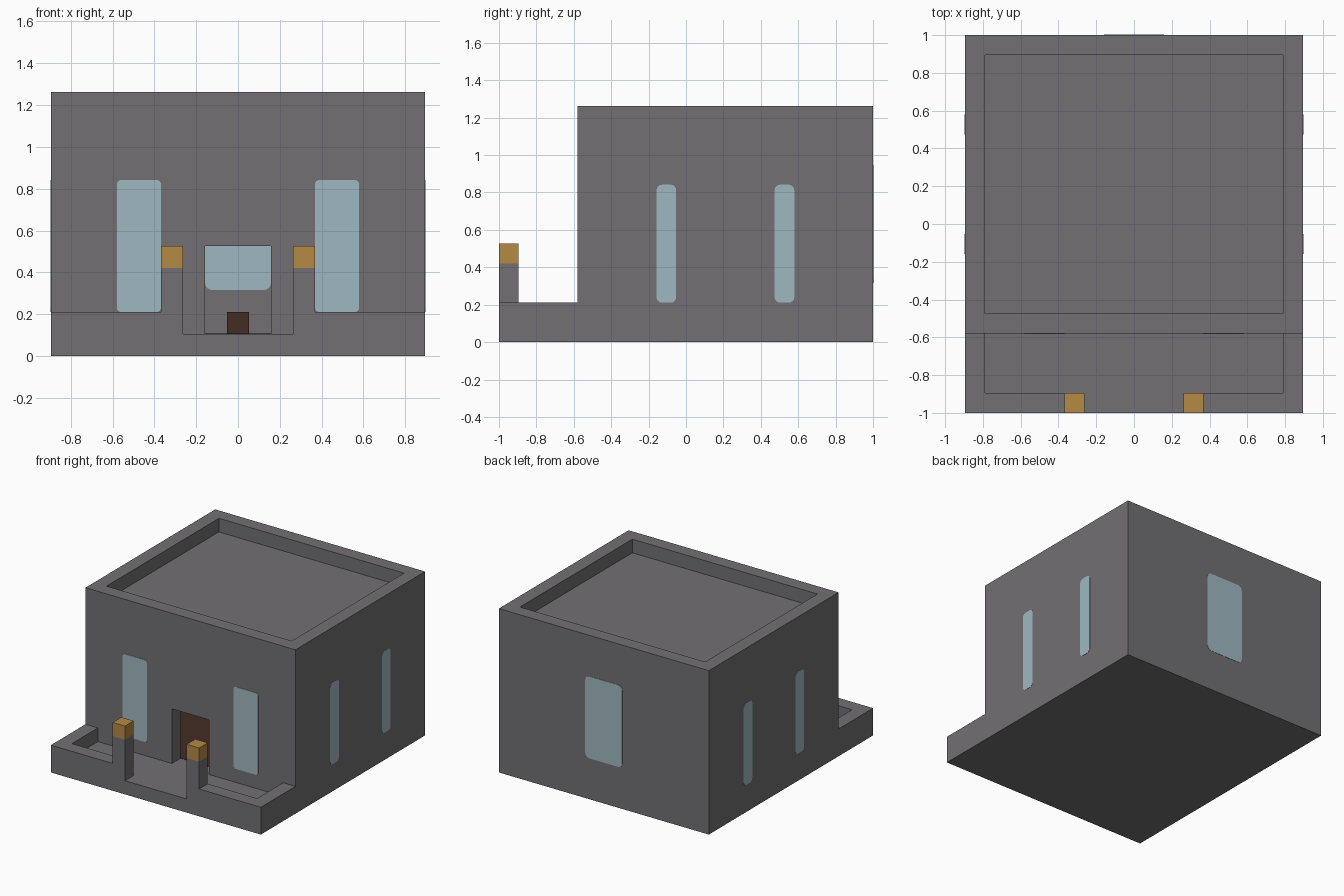
import bpy, bmesh
from mathutils import Vector

U = 2 / 19  # one building block

if "Cube" in bpy.data.objects:
    bpy.data.objects.remove(bpy.data.objects["Cube"], do_unlink=True)


def material(name, r, g, b):
    m = bpy.data.materials.new(name)
    m.use_nodes = True
    m.diffuse_color = (r, g, b, 1)
    m.node_tree.nodes["Principled BSDF"].inputs["Base Color"].default_value = (r, g, b, 1)
    return m


STONE = material("grey_stone", 0.168, 0.160, 0.169)
GLASS = material("pale_glass", 0.345, 0.485, 0.530)
AMBER = material("amber_lamp", 0.456, 0.254, 0.058)
WOOD = material("dark_wood", 0.056, 0.026, 0.017)


def make_object(name, bm, mat):
    bmesh.ops.recalc_face_normals(bm, faces=bm.faces)
    mesh = bpy.data.meshes.new(name)
    bm.to_mesh(mesh)
    bm.free()
    mesh.materials.append(mat)
    obj = bpy.data.objects.new(name, mesh)
    bpy.context.collection.objects.link(obj)
    return obj


def box(name, x, y, z, mat, round_axis=None, radius=0.0):
    """Box from ranges in blocks: x from the centre, y from the front, z from the ground."""
    lo = Vector((x[0] * U, y[0] * U - 1, z[0] * U))
    hi = Vector((x[1] * U, y[1] * U - 1, z[1] * U))
    bm = bmesh.new()
    bmesh.ops.create_cube(bm, size=1)
    for v in bm.verts:
        v.co = (lo + hi) / 2 + v.co * (hi - lo)
    if round_axis is not None:
        edges = [e for e in bm.edges
                 if abs((e.verts[0].co - e.verts[1].co).normalized()[round_axis]) > 0.9]
        bmesh.ops.bevel(bm, geom=edges, offset=radius, segments=4,
                        profile=0.5, affect='EDGES')
    return make_object(name, bm, mat)


# Main mass: stepped side profile extruded across the width
bm = bmesh.new()
profile = [(0, 0), (19, 0), (19, 12), (4, 12), (4, 2), (0, 2)]
face = bm.faces.new([bm.verts.new((-8.5 * U, y * U - 1, z * U)) for y, z in profile])
ext = bmesh.ops.extrude_face_region(bm, geom=[face])
bmesh.ops.translate(bm, vec=(17 * U, 0, 0),
                    verts=[g for g in ext["geom"] if isinstance(g, bmesh.types.BMVert)])
building = make_object("building_shell", bm, STONE)

# Hollows: room, roof recess, terrace, terrace entrance, doorway
hollows = [
    ("room_cutter", (-7.5, 7.5), (5, 18), (1, 10)),
    ("roof_cutter", (-7.5, 7.5), (5, 18), (11, 13)),
    ("terrace_cutter", (-7.5, 7.5), (1, 4), (1, 3)),
    ("entrance_cutter", (-2.5, 2.5), (-1, 2), (1, 3)),
    ("doorway_cutter", (-1.5, 1.5), (3, 6), (1, 5)),
]
bpy.context.view_layer.objects.active = building
for name, x, y, z in hollows:
    cutter = box(name, x, y, z, STONE)
    cutter.hide_render = True
    mod = building.modifiers.new(name, 'BOOLEAN')
    mod.operation = 'DIFFERENCE'
    mod.solver = 'EXACT'
    mod.object = cutter
    bpy.ops.object.modifier_apply(modifier=mod.name)
    bpy.data.objects.remove(cutter, do_unlink=True)

# Gate posts with lamps, front windows and side windows on both sides
E = 0.02  # panes stand just proud of the wall
for side, s in (("left", 1), ("right", -1)):
    def span(a, b):
        return tuple(sorted((s * a, s * b)))
    box(side + "_gate_post", span(2.5, 3.5), (0, 1), (1, 4), STONE)
    box(side + "_gate_lamp", span(2.5, 3.5), (0, 1), (4, 5), AMBER)
    box(side + "_front_window", span(3.5, 5.5), (4 - E, 5 + E), (2, 8), GLASS, 1, 0.02)
    for label, y in (("front", 8), ("back", 14)):
        box(f"{side}_side_window_{label}", span(7.5 - E, 8.5 + E), (y, y + 1), (2, 8),
            GLASS, 0, 0.03)

# Back window
box("back_window", (-1.5, 1.5), (18 - E, 19 + E), (3, 9), GLASS, 1, 0.035)

# Interior: wooden floor and a small table
box("room_floor", (-7.5, 7.5), (5, 18), (1, 1 + E), WOOD)
box("table", (-0.5, 0.5), (9, 10), (1, 2), WOOD)
